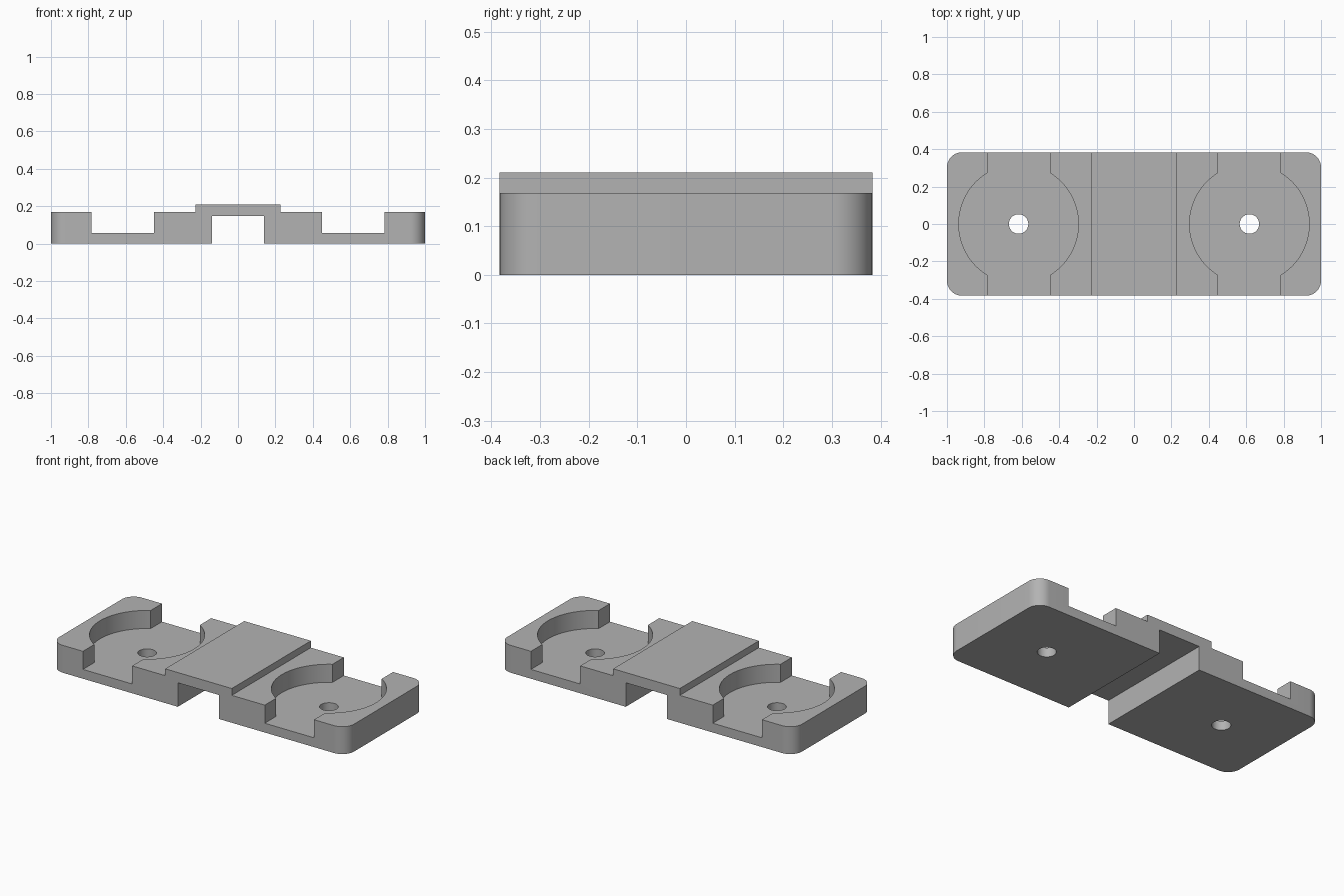
import bpy, bmesh, math
from mathutils import Vector

DEPTH = 0.383      # half depth
SPACING = 0.617    # pocket centre from the middle
FLOOR = 0.057      # pocket floor height

default = bpy.data.objects.get("Cube")
if default:
    bpy.data.objects.remove(default, do_unlink=True)

grey = bpy.data.materials.new("plain grey")
grey.use_nodes = True
grey.diffuse_color = (0.45, 0.45, 0.45, 1)
grey.node_tree.nodes["Principled BSDF"].inputs["Base Color"].default_value = (0.45, 0.45, 0.45, 1)


def prism(name, points, direction, corner_radius=0):
    """Extrude a closed outline of 3D points, optionally rounding the outer upright corners."""
    bm = bmesh.new()
    face = bm.faces.new([bm.verts.new(p) for p in points])
    extruded = bmesh.ops.extrude_face_region(bm, geom=[face])["geom"]
    moved = [g for g in extruded if isinstance(g, bmesh.types.BMVert)]
    bmesh.ops.translate(bm, verts=moved, vec=Vector(direction))
    bmesh.ops.recalc_face_normals(bm, faces=bm.faces[:])
    if corner_radius:
        corners = [e for e in bm.edges
                   if all(abs(v.co.x) > 0.99 for v in e.verts)
                   and abs(e.verts[0].co.z - e.verts[1].co.z) > 0.1]
        bmesh.ops.bevel(bm, geom=corners, offset=corner_radius, segments=12,
                        profile=0.5, affect='EDGES')
    mesh = bpy.data.meshes.new(name)
    bm.to_mesh(mesh)
    bm.free()
    mesh.materials.append(grey)
    obj = bpy.data.objects.new(name, mesh)
    bpy.context.collection.objects.link(obj)
    return obj


def arc(radius, start, end, steps):
    return [(radius * math.cos(start + (end - start) * i / steps),
             radius * math.sin(start + (end - start) * i / steps)) for i in range(steps + 1)]


# Bracket body: stepped front profile, mirrored, with a channel underneath
half = [(0.14, 0.147), (0.14, 0), (1, 0), (1, 0.168), (0.226, 0.168), (0.226, 0.21)]
profile = half + [(-x, z) for x, z in reversed(half)]
body = prism("bracket_body", [(x, -DEPTH, z) for x, z in profile], (0, 2 * DEPTH, 0), 0.08)

# Pocket outline: a round seat with a straight slot running through front and back
slot, seat, reach = 0.167, 0.32, DEPTH + 0.1
angle = math.acos(slot / seat)
side = arc(seat, -angle, angle, 40)
right = [(slot, -reach)] + side + [(slot, reach)]
pocket = right + [(-x, -y) for x, y in right]
hole = arc(0.052, 0, 2 * math.pi, 40)[:-1]

# Cut the pockets and screw holes on both sides
cutters = []
for label, sign in (("left", 1), ("right", -1)):
    for part, outline, base in (("pocket", pocket, FLOOR), ("hole", hole, -0.1)):
        cutter = prism(f"{label}_{part}_cutter",
                       [(x + sign * SPACING, y, base) for x, y in outline], (0, 0, 0.5))
        cutter.hide_render = True
        cutters.append(cutter)
        mod = body.modifiers.new(f"{label} {part}", 'BOOLEAN')
        mod.operation = 'DIFFERENCE'
        mod.solver = 'EXACT'
        mod.object = cutter

bpy.ops.object.select_all(action='DESELECT')
body.select_set(True)
bpy.context.view_layer.objects.active = body
for mod in list(body.modifiers):
    bpy.ops.object.modifier_apply(modifier=mod.name)
for cutter in cutters:
    bpy.data.objects.remove(cutter, do_unlink=True)

# Smooth the round walls, keep the edges crisp
bpy.ops.object.shade_smooth_by_angle(angle=math.radians(30))
